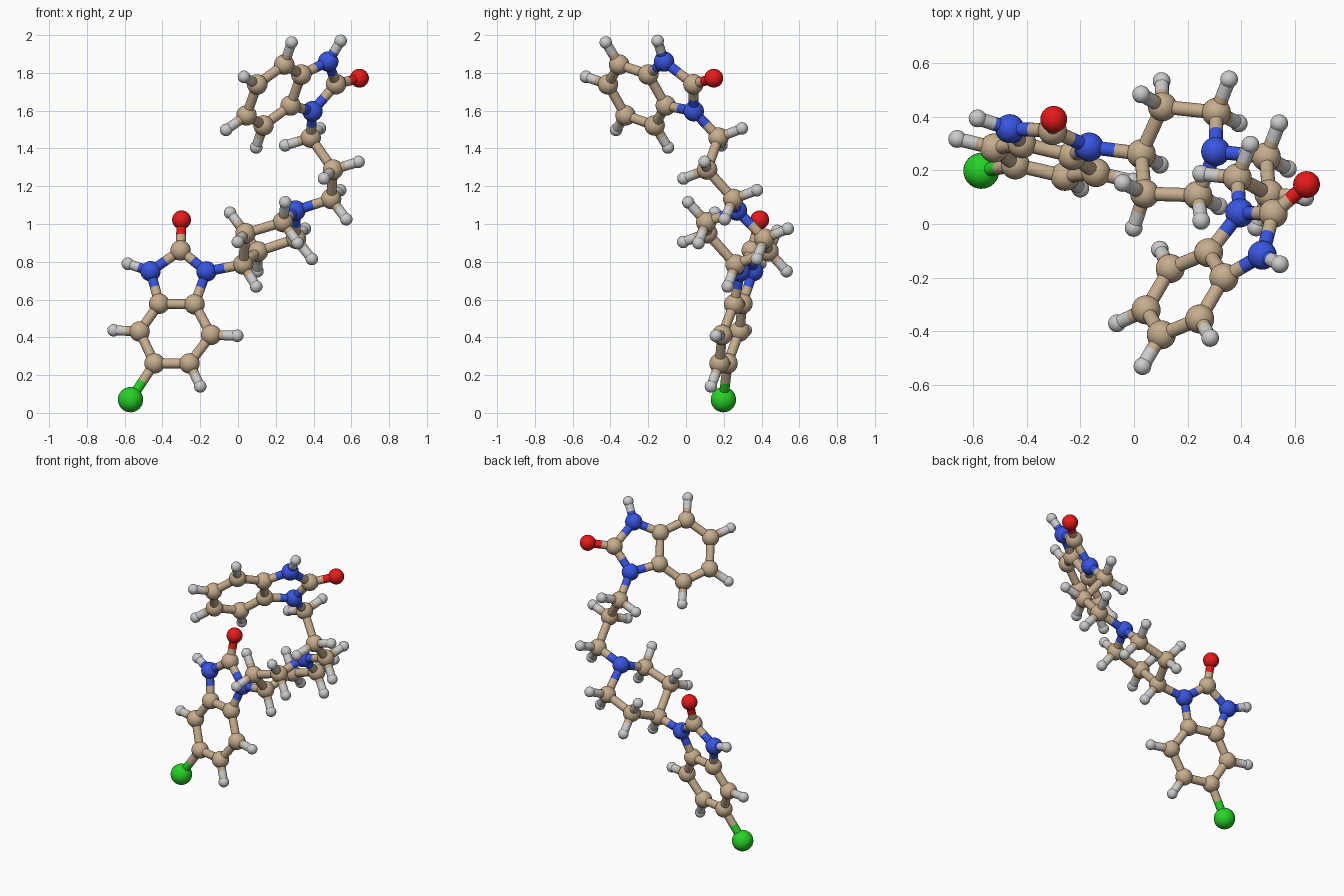
import bpy, bmesh
from mathutils import Vector as V

if "Cube" in bpy.data.objects:
    bpy.data.objects.remove(bpy.data.objects["Cube"])

# element: (name, radius, colour)
ELEMENTS = {
    "C": ("carbon", 0.054, (0.57, 0.42, 0.27, 1)),
    "N": ("nitrogen", 0.054, (0.04, 0.09, 0.75, 1)),
    "O": ("oxygen", 0.050, (0.80, 0.01, 0.01, 1)),
    "L": ("chlorine", 0.067, (0.02, 0.65, 0.02, 1)),
    "H": ("hydrogen", 0.033, (0.55, 0.55, 0.55, 1)),
}
BOND_R = 0.026
atoms, bonds = {}, []


def chain(*keys):
    bonds.extend(zip(keys, keys[1:]))


# lower fused rings: flat, so only x and z are given and y follows the plane
lower = {
    "C1": (-0.230, 0.575), "C2": (-0.417, 0.578), "C3": (-0.521, 0.431),
    "C4": (-0.442, 0.262), "C5": (-0.257, 0.262), "C6": (-0.142, 0.413),
    "N7": (-0.463, 0.750), "C8": (-0.304, 0.860), "N9": (-0.167, 0.749),
    "O10": (-0.299, 1.022), "L11": (-0.569, 0.070),
}
for k, (x, z) in lower.items():
    atoms[k] = V((x, 0.355 - 0.23 * (x + 0.463) + 0.267 * (z - 0.749), z))
chain("C1", "C2", "C3", "C4", "C5", "C6", "C1", "N9", "C8", "N7", "C2")
chain("C8", "O10")
chain("C4", "L11")

# upper benzene ring: three corners mirrored through its centre
mid = V((0.190, -0.260, 1.683))
corners = [V((0.278, -0.107, 1.627)), V((0.335, -0.200, 1.791)), V((0.245, -0.354, 1.844))]
for i, p in enumerate(corners):
    atoms[f"C{21 + i}"] = p
    atoms[f"C{24 + i}"] = 2 * mid - p
chain("C21", "C22", "C23", "C24", "C25", "C26", "C21")

# upper five-membered ring and its oxygen
atoms.update({
    "N27": V((0.478, -0.116, 1.860)), "C28": V((0.519, 0.039, 1.740)),
    "N29": V((0.394, 0.041, 1.597)), "O30": V((0.643, 0.147, 1.772)),
})
chain("C22", "N27", "C28", "N29", "C21")
chain("C28", "O30")

# linking carbon chain and chair-shaped ring
atoms.update({
    "C31": V((0.385, 0.172, 1.457)), "C32": V((0.503, 0.112, 1.288)),
    "C33": V((0.493, 0.250, 1.133)), "N34": V((0.304, 0.270, 1.071)),
    "C35": V((0.238, 0.107, 1.010)), "C36": V((0.040, 0.113, 0.951)),
    "C37": V((0.027, 0.262, 0.786)), "C38": V((0.106, 0.437, 0.855)),
    "C39": V((0.307, 0.416, 0.922)),
})
chain("N29", "C31", "C32", "C33", "N34", "C35", "C36", "C37", "C38", "C39", "N34")
chain("C37", "N9")


# hydrogens placed from the directions of the existing bonds
def neighbours(k):
    return [b if a == k else a for a, b in bonds if k in (a, b)]


def add_hydrogens(k, tetrahedral):
    p = atoms[k]
    dirs = [(atoms[n] - p).normalized() for n in neighbours(k)]
    out = -sum(dirs, V()).normalized()
    length = 0.132 if k[0] == "N" else 0.142
    if tetrahedral and len(dirs) == 2:
        side = dirs[0].cross(dirs[1]).normalized()
        outs = [0.577 * out + 0.816 * s * side for s in (1, -1)]
    else:
        outs = [out]
    for i, d in enumerate(outs):
        h = f"H{k}_{i}"
        atoms[h] = p + length * d
        bonds.append((k, h))


for k in ("C3", "C5", "C6", "N7", "C23", "C24", "C25", "C26", "N27"):
    add_hydrogens(k, False)
for k in ("C31", "C32", "C33", "C35", "C36", "C37", "C38", "C39"):
    add_hydrogens(k, True)


# shared meshes: one ball and one bond half per element
def make_mesh(name, mat, build):
    bm = bmesh.new()
    build(bm)
    me = bpy.data.meshes.new(name)
    bm.to_mesh(me)
    bm.free()
    me.materials.append(mat)
    for f in me.polygons:
        f.use_smooth = len(f.vertices) <= 4
    return me


balls, sticks = {}, {}
for e, (name, r, col) in ELEMENTS.items():
    mat = bpy.data.materials.new(name)
    mat.diffuse_color = col
    mat.use_nodes = True
    mat.node_tree.nodes["Principled BSDF"].inputs["Base Color"].default_value = mat.diffuse_color
    balls[e] = make_mesh(name + "_ball", mat, lambda bm: bmesh.ops.create_uvsphere(
        bm, u_segments=32, v_segments=16, radius=r))
    sticks[e] = make_mesh(name + "_stick", mat, lambda bm: bmesh.ops.create_cone(
        bm, cap_ends=True, segments=20, radius1=BOND_R, radius2=BOND_R, depth=1))


def place(name, mesh):
    ob = bpy.data.objects.new(name, mesh)
    bpy.context.collection.objects.link(ob)
    return ob


# atoms
for k, p in atoms.items():
    place(ELEMENTS[k[0]][0] + "_atom", balls[k[0]]).location = p

# bonds, each half in the colour of its atom
for a, b in bonds:
    centre = (atoms[a] + atoms[b]) / 2
    for k in (a, b):
        d = centre - atoms[k]
        ob = place(ELEMENTS[k[0]][0] + "_bond", sticks[k[0]])
        ob.location = (centre + atoms[k]) / 2
        ob.rotation_mode = "QUATERNION"
        ob.rotation_quaternion = d.to_track_quat("Z", "Y")
        ob.scale = (1, 1, d.length)
